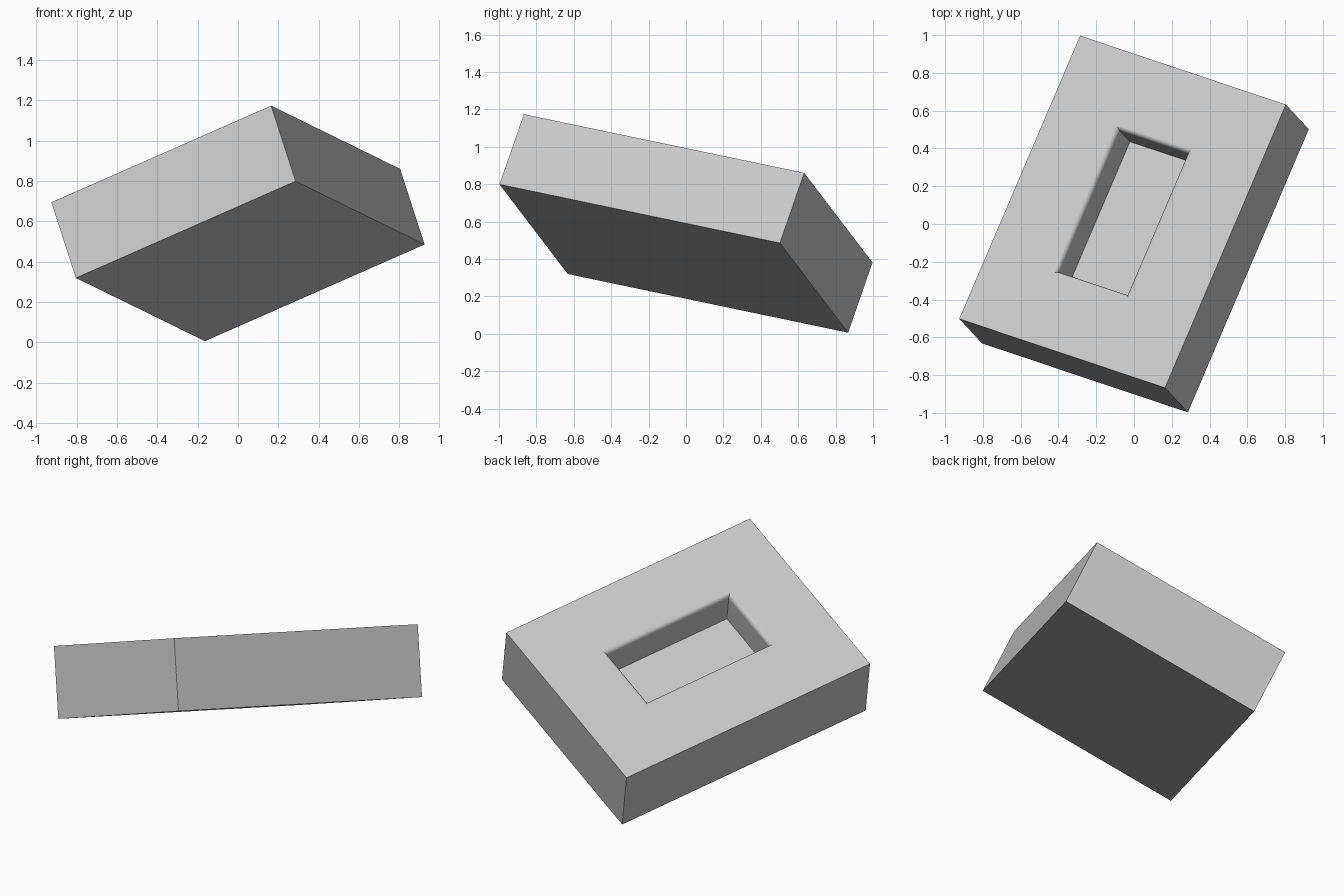
import bpy, bmesh
from math import sin, cos, pi
from mathutils import Matrix, Vector

if "Cube" in bpy.data.objects:
    bpy.data.objects.remove(bpy.data.objects["Cube"])

UNIT = 0.415      # the block is 3 x 4 x 1 units
ROUND = 0.065     # rounding of the pocket rim, in units
STEPS = 5

grey = bpy.data.materials.new("light grey")
grey.use_nodes = True
colour = (0.58, 0.58, 0.58, 1)
grey.diffuse_color = colour
grey.node_tree.nodes["Principled BSDF"].inputs["Base Color"].default_value = colour

# Rectangular rings (half width, half length, height): outside, rounded rim, pocket
rings = [(1.5, 2, -0.5), (1.5, 2, 0.5)]
for i in range(STEPS + 1):
    a = pi / 2 * i / STEPS
    out = ROUND * (1 - sin(a))
    rings.append((0.5 + out, 1 + out, 0.5 - ROUND * (1 - cos(a))))
rings.append((0.5, 1, 0))

bm = bmesh.new()
loops = [[bm.verts.new(Vector((sx * w, sy * l, z)) * UNIT)
          for sx, sy in ((-1, -1), (1, -1), (1, 1), (-1, 1))]
         for w, l, z in rings]
for low, high in zip(loops, loops[1:]):
    for k in range(4):
        n = (k + 1) % 4
        bm.faces.new((low[k], low[n], high[n], high[k]))
bm.faces.new(loops[0][::-1])   # underside
bm.faces.new(loops[-1])        # pocket floor
bmesh.ops.recalc_face_normals(bm, faces=bm.faces)

mesh = bpy.data.meshes.new("pocketed_block")
bm.to_mesh(mesh)
bm.free()
mesh.materials.append(grey)
block = bpy.data.objects.new("pocketed_block", mesh)
bpy.context.collection.objects.link(block)

# Tilt the block so that it stands on one corner
x_axis = Vector((0.875, -0.293, 0.385)).normalized()
y_axis = Vector((0.383, 0.904, -0.19))
z_axis = x_axis.cross(y_axis).normalized()
y_axis = z_axis.cross(x_axis)
tilt = Matrix((x_axis, y_axis, z_axis)).transposed()
block.matrix_world = Matrix.Translation((0, 0, 0.59)) @ tilt.to_4x4()

# Smooth rim, sharp box edges, flat large faces
bpy.ops.object.select_all(action="DESELECT")
block.select_set(True)
bpy.context.view_layer.objects.active = block
bpy.ops.object.shade_smooth_by_angle(angle=pi / 6)
weighted = block.modifiers.new("flat large faces", "WEIGHTED_NORMAL")
weighted.keep_sharp = True
